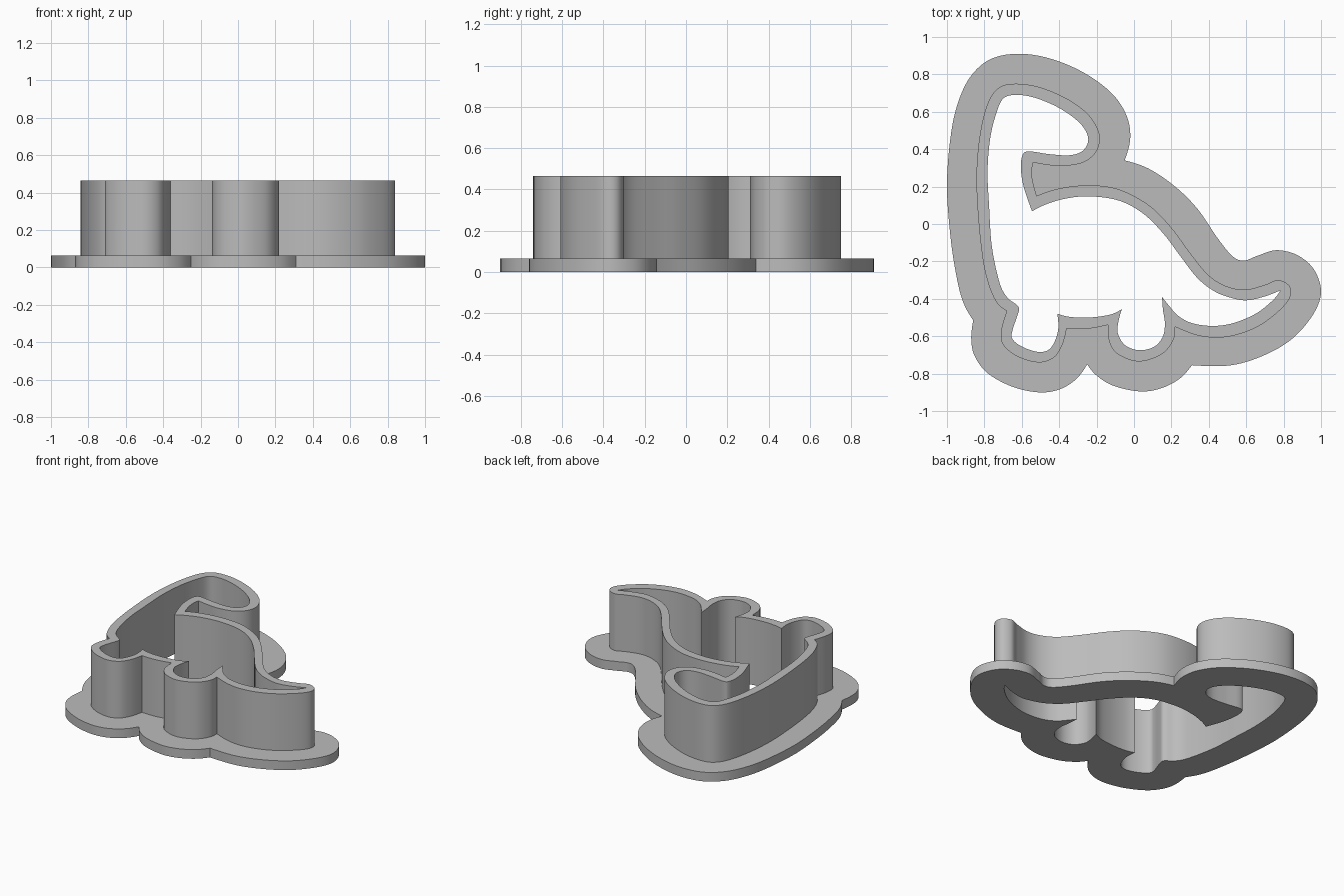
import bpy
import bmesh
from mathutils import Vector

BASE_HEIGHT = 0.065
TOP_HEIGHT = 0.466
STEPS = 7

default_cube = bpy.data.objects.get("Cube")
if default_cube:
    bpy.data.objects.remove(default_cube, do_unlink=True)

# Single plastic colour
plastic = bpy.data.materials.new("grey_plastic")
plastic.use_nodes = True
grey = (0.5, 0.5, 0.5, 1.0)
plastic.diffuse_color = grey
plastic.node_tree.nodes["Principled BSDF"].inputs["Base Color"].default_value = grey

# Each outline is a list of smooth arcs; every arc starts at a sharp corner
# and runs on to the first point of the following arc.

# Outer edge of the base: back and tail, front foot, rear foot, neck and head
flange_arcs = [
    [(-.05, .34), (.08, .295), (.22, .2), (.34, .08), (.45, -.08), (.53, -.175),
     (.59, -.195), (.66, -.17), (.76, -.14), (.87, -.165), (.96, -.24), (1, -.36),
     (.96, -.48), (.85, -.61), (.7, -.7), (.52, -.755)],
    [(.31, -.755), (.24, -.83), (.14, -.88), (.03, -.895), (-.11, -.865), (-.2, -.81)],
    [(-.25, -.75), (-.31, -.83), (-.4, -.885), (-.51, -.9), (-.65, -.87),
     (-.78, -.8), (-.85, -.71), (-.87, -.62)],
    [(-.86, -.515), (-.92, -.4), (-.96, -.22), (-.985, -.03), (-1, .2), (-.985, .43),
     (-.95, .62), (-.88, .78), (-.77, .88), (-.62, .91), (-.45, .885), (-.27, .81),
     (-.12, .7), (-.04, .58), (-.02, .46)],
]

# Outside of the wall: chest, back and tail, feet, belly, neck and head
outer_wall_arcs = [
    [(-.54, .33), (-.545, .25)],
    [(-.52, .15), (-.4, .19), (-.24, .207), (-.08, .185), (.08, .1), (.2, -.02),
     (.3, -.155), (.4, -.275), (.5, -.335), (.6, -.35), (.7, -.325), (.77, -.3),
     (.83, -.33), (.835, -.39), (.77, -.47), (.65, -.555), (.5, -.603), (.36, -.6)],
    [(.22, -.55), (.21, -.62), (.15, -.695), (.03, -.735), (-.08, -.7), (-.13, -.635)],
    [(-.14, -.54), (-.25, -.56)],
    [(-.36, -.56), (-.385, -.65), (-.43, -.715), (-.51, -.74), (-.62, -.71),
     (-.7, -.645), (-.71, -.57)],
    [(-.68, -.465), (-.74, -.41), (-.79, -.28), (-.82, -.1), (-.84, .15), (-.84, .32),
     (-.82, .5), (-.78, .65), (-.72, .73), (-.63, .75), (-.5, .73), (-.35, .665),
     (-.24, .58), (-.185, .48), (-.2, .39), (-.27, .33), (-.38, .31), (-.47, .317)],
]

# Inside of the wall, which is also the hole through the base
inner_wall_arcs = [
    [(-.545, .068), (-.47, .105), (-.37, .135), (-.24, .148), (-.08, .125), (.05, .055),
     (.16, -.055), (.25, -.175), (.34, -.29), (.43, -.36), (.52, -.395), (.6, -.408),
     (.69, -.39)],
    [(.783, -.355), (.74, -.41), (.65, -.48), (.53, -.53), (.42, -.545), (.31, -.53),
     (.235, -.49), (.19, -.44)],
    [(.15, -.39), (.155, -.46), (.165, -.53), (.155, -.6), (.11, -.655), (.03, -.675),
     (-.045, -.65), (-.085, -.59), (-.085, -.53)],
    [(-.065, -.455), (-.13, -.485), (-.24, -.5), (-.34, -.497)],
    [(-.41, -.48), (-.405, -.56), (-.425, -.63), (-.46, -.675), (-.52, -.683),
     (-.6, -.655), (-.65, -.615), (-.65, -.57), (-.62, -.48), (-.615, -.45),
     (-.63, -.43), (-.68, -.39), (-.72, -.31), (-.76, -.12), (-.775, .1), (-.783, .28),
     (-.77, .45), (-.74, .58), (-.7, .67), (-.63, .69), (-.53, .675), (-.4, .62),
     (-.29, .54), (-.245, .46), (-.27, .395), (-.34, .368), (-.45, .373), (-.56, .388),
     (-.595, .37), (-.605, .3), (-.59, .2)],
]


def smooth_outline(arcs):
    """Join the arcs into one closed outline with a spline through each arc."""
    outline = []
    for arc, following in zip(arcs, arcs[1:] + arcs[:1]):
        points = [Vector(p) for p in arc + following[:1]]
        before = 2.5 * points[0] - 2 * points[1] + 0.5 * points[2]
        after = 2.5 * points[-1] - 2 * points[-2] + 0.5 * points[-3]
        padded = [before] + points + [after]
        for a, b, c, d in zip(padded, padded[1:], padded[2:], padded[3:]):
            for step in range(STEPS):
                t = step / STEPS
                outline.append(0.5 * (2 * b + (c - a) * t
                                      + (2 * a - 5 * b + 4 * c - d) * t ** 2
                                      + (3 * b - a - 3 * c + d) * t ** 3))
    return outline


def extruded_ring(name, outlines, bottom, top):
    """Fill between two outlines and raise the result from bottom to top."""
    bm = bmesh.new()
    edges = []
    for outline in outlines:
        verts = [bm.verts.new((p.x, p.y, bottom)) for p in outline]
        edges += [bm.edges.new(pair) for pair in zip(verts, verts[1:] + verts[:1])]
    bmesh.ops.triangle_fill(bm, edges=edges, use_beauty=True, normal=(0, 0, 1))
    raised = bmesh.ops.extrude_face_region(bm, geom=bm.faces[:], use_keep_orig=True)
    raised_verts = [g for g in raised["geom"] if isinstance(g, bmesh.types.BMVert)]
    bmesh.ops.translate(bm, verts=raised_verts, vec=(0, 0, top - bottom))
    bmesh.ops.recalc_face_normals(bm, faces=bm.faces[:])

    mesh = bpy.data.meshes.new(name)
    bm.to_mesh(mesh)
    bm.free()
    mesh.materials.append(plastic)
    ring = bpy.data.objects.new(name, mesh)
    bpy.context.collection.objects.link(ring)
    bpy.ops.object.select_all(action="DESELECT")
    ring.select_set(True)
    bpy.context.view_layer.objects.active = ring
    bpy.ops.object.shade_smooth_by_angle()
    return ring


# Flat base flange and the upright cutting wall share the same hole
hole = smooth_outline(inner_wall_arcs)
extruded_ring("base_flange", [smooth_outline(flange_arcs), hole], 0, BASE_HEIGHT)
extruded_ring("cutting_wall", [smooth_outline(outer_wall_arcs), hole], BASE_HEIGHT, TOP_HEIGHT)
